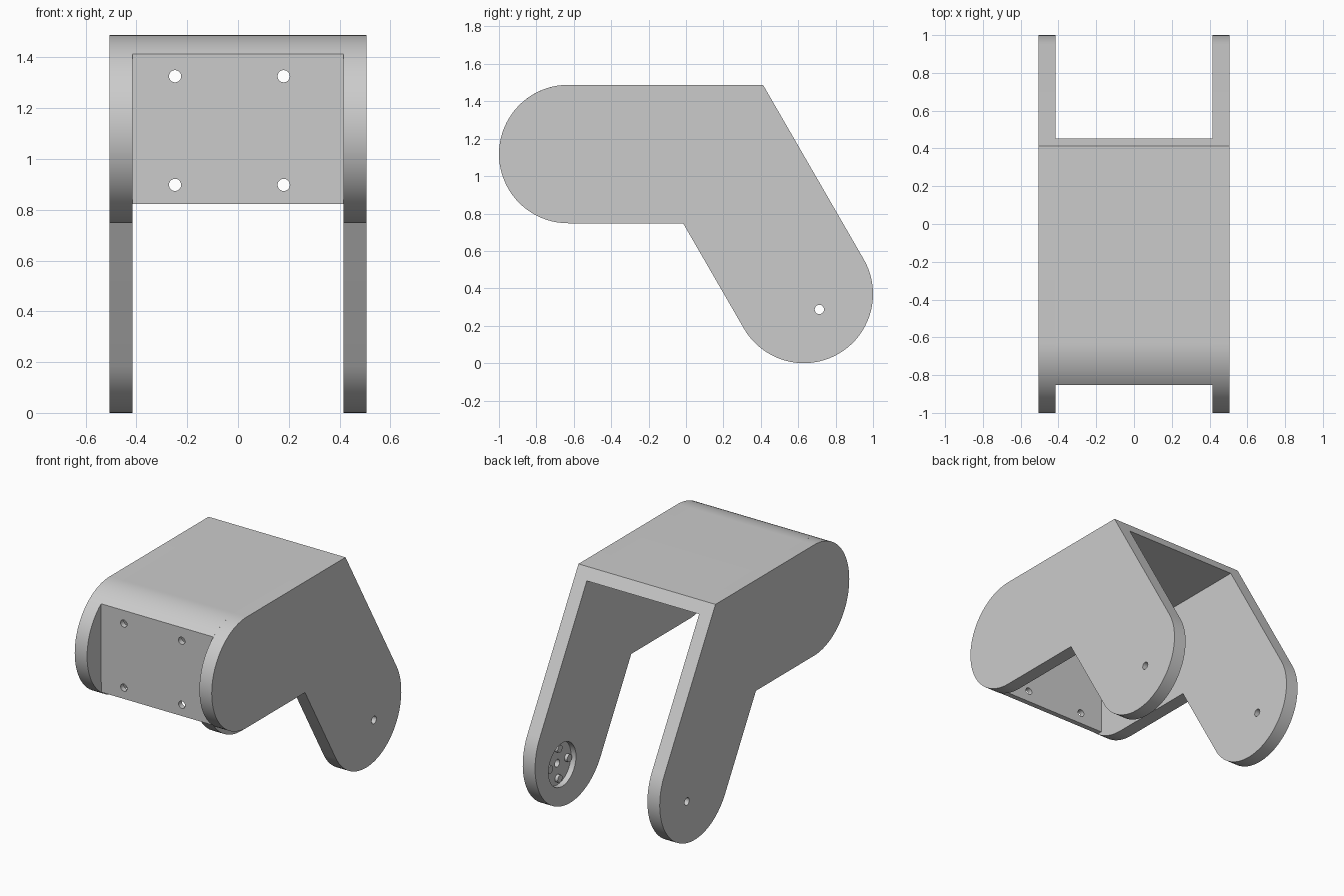
import bpy, bmesh
from math import cos, sin, radians, sqrt
from mathutils import Matrix

if "Cube" in bpy.data.objects:
    bpy.data.objects.remove(bpy.data.objects["Cube"], do_unlink=True)

grey = bpy.data.materials.new("light_grey")
grey.use_nodes = True
grey.diffuse_color = (0.6, 0.6, 0.6, 1)
grey.node_tree.nodes["Principled BSDF"].inputs["Base Color"].default_value = (0.6, 0.6, 0.6, 1)

R = 0.37                       # radius of both rounded ends
FRONT = (-0.63, 1.118)         # centre of the front end (y, z)
FOOT = (0.63, R)               # centre of the leg end (y, z)
TOP, BOTTOM = FRONT[1] + R, FRONT[1] - R
INNER, OUTER = 0.415, 0.506    # side plate faces in x
PIVOT = (0.713, 0.287)         # pivot hole (y, z)


def arc(centre, start, end, steps=40):
    """Points of an arc in the y-z plane, angles in degrees."""
    angles = [radians(start + (end - start) * i / steps) for i in range(steps + 1)]
    return [(centre[0] + R * cos(a), centre[1] + R * sin(a)) for a in angles]


def slope_y(z, side):
    """y of the leg's slanted edge at height z; side 1 is back, -1 is front."""
    return FOOT[0] + (side * R - 0.5 * (z - FOOT[1])) / cos(radians(30))


def finish(bm, name):
    bmesh.ops.recalc_face_normals(bm, faces=bm.faces)
    mesh = bpy.data.meshes.new(name)
    bm.to_mesh(mesh)
    bm.free()
    mesh.materials.append(grey)
    ob = bpy.data.objects.new(name, mesh)
    bpy.context.collection.objects.link(ob)
    return ob


def extrude(name, profile, x0, x1):
    """Solid with a y-z profile, reaching from x0 to x1."""
    bm = bmesh.new()
    face = bm.faces.new([bm.verts.new((x0, y, z)) for y, z in profile])
    new = bmesh.ops.extrude_face_region(bm, geom=[face])["geom"]
    verts = [v for v in new if isinstance(v, bmesh.types.BMVert)]
    bmesh.ops.translate(bm, verts=verts, vec=(x1 - x0, 0, 0))
    return finish(bm, name)


def cylinder(name, centre, radius, depth, axis):
    bm = bmesh.new()
    turn = Matrix.Rotation(radians(90), 4, "Y" if axis == "X" else "X")
    bmesh.ops.create_cone(bm, cap_ends=True, segments=32, radius1=radius, radius2=radius,
                          depth=depth, matrix=Matrix.Translation(centre) @ turn)
    return finish(bm, name)


def select(ob):
    bpy.ops.object.select_all(action="DESELECT")
    ob.select_set(True)
    bpy.context.view_layer.objects.active = ob


def cut(ob, cutter):
    select(ob)
    mod = ob.modifiers.new("cut", "BOOLEAN")
    mod.operation, mod.solver, mod.object = "DIFFERENCE", "EXACT", cutter
    bpy.ops.object.modifier_apply(modifier=mod.name)
    bpy.data.objects.remove(cutter, do_unlink=True)


# Side plates: rounded front end, bent leg with rounded foot
plate = arc(FRONT, 90, 270) + [(slope_y(BOTTOM, -1), BOTTOM)]
plate += arc(FOOT, 210, 390) + [(slope_y(TOP, 1), TOP)]
left_plate = extrude("left_side_plate", plate, INNER, OUTER)
right_plate = extrude("right_side_plate", plate, -OUTER, -INNER)

# Top panel and front wall in one piece
wall_y, wall_back, wall_low, ceiling = -0.85, -0.815, 0.823, 1.415
front_angle = 180 - 53.2
bridge_profile = [(wall_y, wall_low), (wall_back, wall_low), (wall_back, ceiling),
                  (slope_y(ceiling, 1), ceiling), (slope_y(TOP, 1), TOP)]
bridge_profile += arc(FRONT, 90, front_angle, 20)
bridge = extrude("top_and_front_wall", bridge_profile, -INNER, INNER)

# Screw holes in the front wall
for x in (-0.248, 0.18):
    for z in (0.898, 1.326):
        cut(bridge, cylinder("screw_cutter", (x, wall_y, z), 0.024, 0.3, "Y"))

# Round recess inside the left plate, pivot holes in both
depth = 0.037
cut(left_plate, cylinder("recess_cutter", (INNER, *PIVOT), 0.145, depth * 2, "X"))
for ob, x in ((left_plate, OUTER), (right_plate, -OUTER)):
    cut(ob, cylinder("pivot_cutter", (x, *PIVOT), 0.025, 0.4, "X"))

# Four small pegs on the recess floor
pegs = []
for i in range(4):
    a = radians(90 * i)
    place = (INNER + depth - 0.01, PIVOT[0] + 0.1 * cos(a), PIVOT[1] + 0.1 * sin(a))
    pegs.append(cylinder(f"recess_peg_{i + 1}", place, 0.025, 0.022, "X"))

for ob in [left_plate, right_plate, bridge] + pegs:
    select(ob)
    bpy.ops.object.shade_smooth_by_angle(angle=radians(25))
